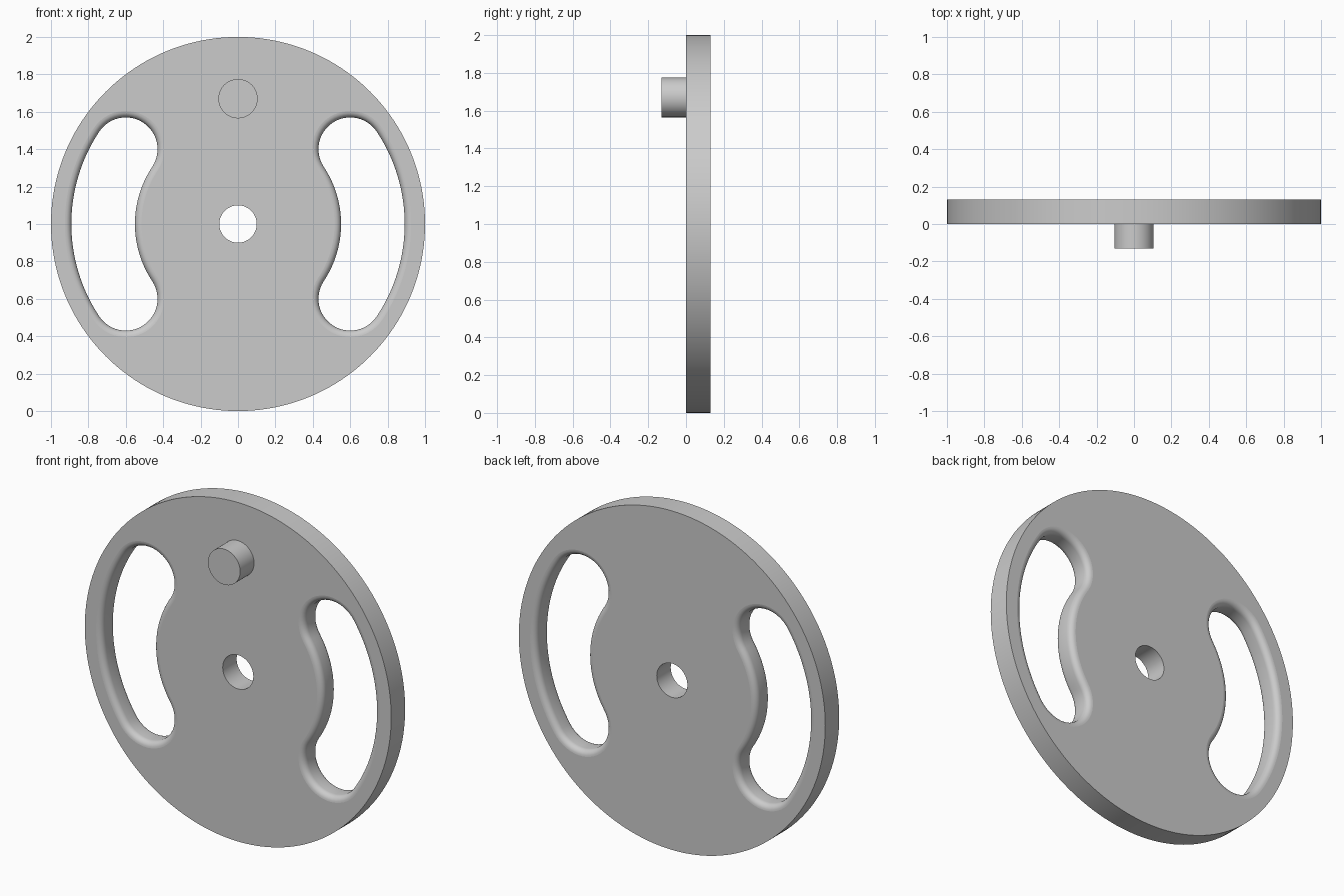
import bpy, bmesh, math
from math import pi, cos, sin

if "Cube" in bpy.data.objects:
    bpy.data.objects.remove(bpy.data.objects["Cube"])

THICK = 0.13      # disc thickness
FILLET = 0.035    # rounding of the slot edges
CZ = 1.0          # height of the disc centre

grey = bpy.data.materials.new("plain grey")
grey.diffuse_color = (0.6, 0.6, 0.6, 1)
grey.use_nodes = True
grey.node_tree.nodes["Principled BSDF"].inputs["Base Color"].default_value = grey.diffuse_color


def arc(cx, cz, r, a0, a1, n):
    """n points from angle a0 towards a1 (a1 itself left out)."""
    return [(cx + r * cos(a0 + (a1 - a0) * i / n),
             cz + r * sin(a0 + (a1 - a0) * i / n)) for i in range(n)]


def circle(r, n):
    return arc(0, 0, r, 0, 2 * pi, n)


def slot(side, d):
    """Outline of a curved slot, grown outwards by d."""
    a = math.atan2(0.4, 0.6)
    mid, half = math.hypot(0.4, 0.6), 0.17 + d
    pts = arc(0, 0, mid + half, -a, a, 32)
    pts += arc(0.6, 0.4, half, a, a + pi, 24)
    pts += arc(0, 0, mid - half, a, -a, 24)
    pts += arc(0.6, -0.4, half, pi - a, 2 * pi - a, 24)
    return [(side * x, z) for x, z in pts]


def wall(bm, layers):
    """Skin between outlines given as (y, points); returns front and back edges."""
    rings = [[bm.verts.new((x, y, z + CZ)) for x, z in pts] for y, pts in layers]
    n = len(rings[0])
    for lo, hi in zip(rings, rings[1:]):
        for i in range(n):
            j = (i + 1) % n
            bm.faces.new((lo[i], lo[j], hi[j], hi[i])).smooth = True
    return [[bm.edges.get((r[i], r[(i + 1) % n])) for i in range(n)]
            for r in (rings[0], rings[-1])]


def finish(bm, name):
    bmesh.ops.recalc_face_normals(bm, faces=bm.faces[:])
    me = bpy.data.meshes.new(name)
    bm.to_mesh(me)
    bm.free()
    me.materials.append(grey)
    ob = bpy.data.objects.new(name, me)
    bpy.context.collection.objects.link(ob)
    return ob


# Wheel disc: rim, axle hole and two slots with rounded edges
bm = bmesh.new()
walls = [wall(bm, [(0, circle(r, n)), (THICK, circle(r, n))])
         for r, n in ((1.0, 160), (0.1, 48))]
steps = [i / 6 * pi / 2 for i in range(7)]
profile = [(FILLET * (1 - sin(t)), FILLET * (1 - cos(t))) for t in reversed(steps)]
profile = [(FILLET - FILLET * cos(t), FILLET - FILLET * sin(t)) for t in steps]
profile += [(THICK - y, d) for y, d in reversed(profile)]
for side in (1, -1):
    walls.append(wall(bm, [(y, slot(side, d)) for y, d in profile]))
for k, ny in ((0, -1), (1, 1)):
    edges = [e for w in walls for e in w[k]]
    res = bmesh.ops.triangle_fill(bm, edges=edges, use_beauty=True, normal=(0, ny, 0))
    for g in res["geom"]:
        if isinstance(g, bmesh.types.BMFace):
            g.smooth = False
finish(bm, "wheel_disc")

# Crank pin on the front face
bm = bmesh.new()
pin = [(x, z + 0.67) for x, z in circle(0.105, 64)]
for ring in wall(bm, [(-THICK, pin), (0.005, pin)]):
    bmesh.ops.edgeloop_fill(bm, edges=ring)
finish(bm, "crank_pin")
